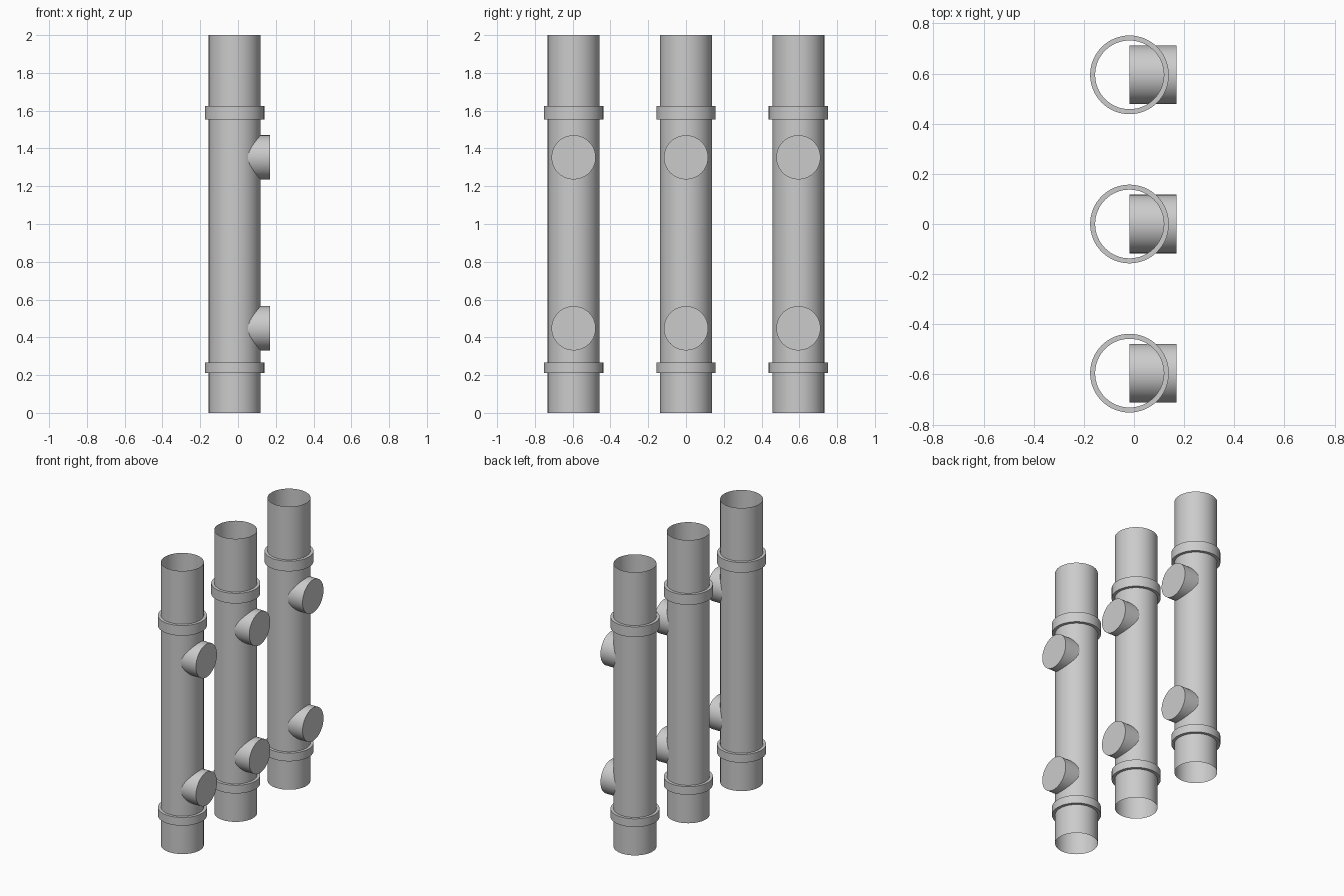
import bpy, bmesh, math
from mathutils import Matrix

cube = bpy.data.objects.get("Cube")
if cube:
    bpy.data.objects.remove(cube, do_unlink=True)

# Plain grey material
grey = bpy.data.materials.new("pipe_grey")
grey.use_nodes = True
colour = (0.6, 0.6, 0.6, 1)
grey.diffuse_color = colour
grey.node_tree.nodes["Principled BSDF"].inputs["Base Color"].default_value = colour

SIDES = 64
PIPE_X, PIPE_R = -0.018, 0.137


def lathe(name, profile, location, closed=False, axis_x=False):
    """Spin a (radius, height) profile about z, or about x when axis_x is set."""
    bm = bmesh.new()
    verts = [bm.verts.new((r, 0, h)) for r, h in profile]
    pairs = list(zip(verts, verts[1:] + verts[:1])) if closed else list(zip(verts, verts[1:]))
    edges = [bm.edges.new(p) for p in pairs]
    bmesh.ops.spin(bm, geom=verts + edges, cent=(0, 0, 0), axis=(0, 0, 1),
                   angle=math.tau, steps=SIDES, use_duplicate=False)
    bmesh.ops.remove_doubles(bm, verts=bm.verts, dist=0.0001)
    bmesh.ops.recalc_face_normals(bm, faces=bm.faces)
    if axis_x:
        bm.transform(Matrix.Rotation(math.pi / 2, 4, "Y"))
    mesh = bpy.data.meshes.new(name)
    bm.to_mesh(mesh)
    bm.free()
    mesh.materials.append(grey)
    obj = bpy.data.objects.new(name, mesh)
    obj.location = location
    bpy.context.collection.objects.link(obj)
    bpy.ops.object.select_all(action="DESELECT")
    obj.select_set(True)
    bpy.context.view_layer.objects.active = obj
    bpy.ops.object.shade_smooth_by_angle(angle=math.radians(30))
    return obj


for label, y in (("front", -0.595), ("middle", 0), ("back", 0.595)):
    # Thin open-ended pipe
    lathe(f"{label}_pipe", [(PIPE_R, 0), (PIPE_R, 2)], (PIPE_X, y, 0))
    # Raised collars
    for level, low, high in (("lower", 0.21, 0.268), ("upper", 1.552, 1.624)):
        lathe(f"{label}_{level}_collar",
              [(PIPE_R, low), (0.157, low), (0.157, high), (PIPE_R, high)],
              (PIPE_X, y, 0), closed=True)
    # Capped side outlets reaching to the pipe's axis
    for level, z in (("lower", 0.448), ("upper", 1.353)):
        lathe(f"{label}_{level}_outlet",
              [(0, 0), (0.117, 0), (0.117, 0.188), (0, 0.188)],
              (PIPE_X, y, z), axis_x=True)
